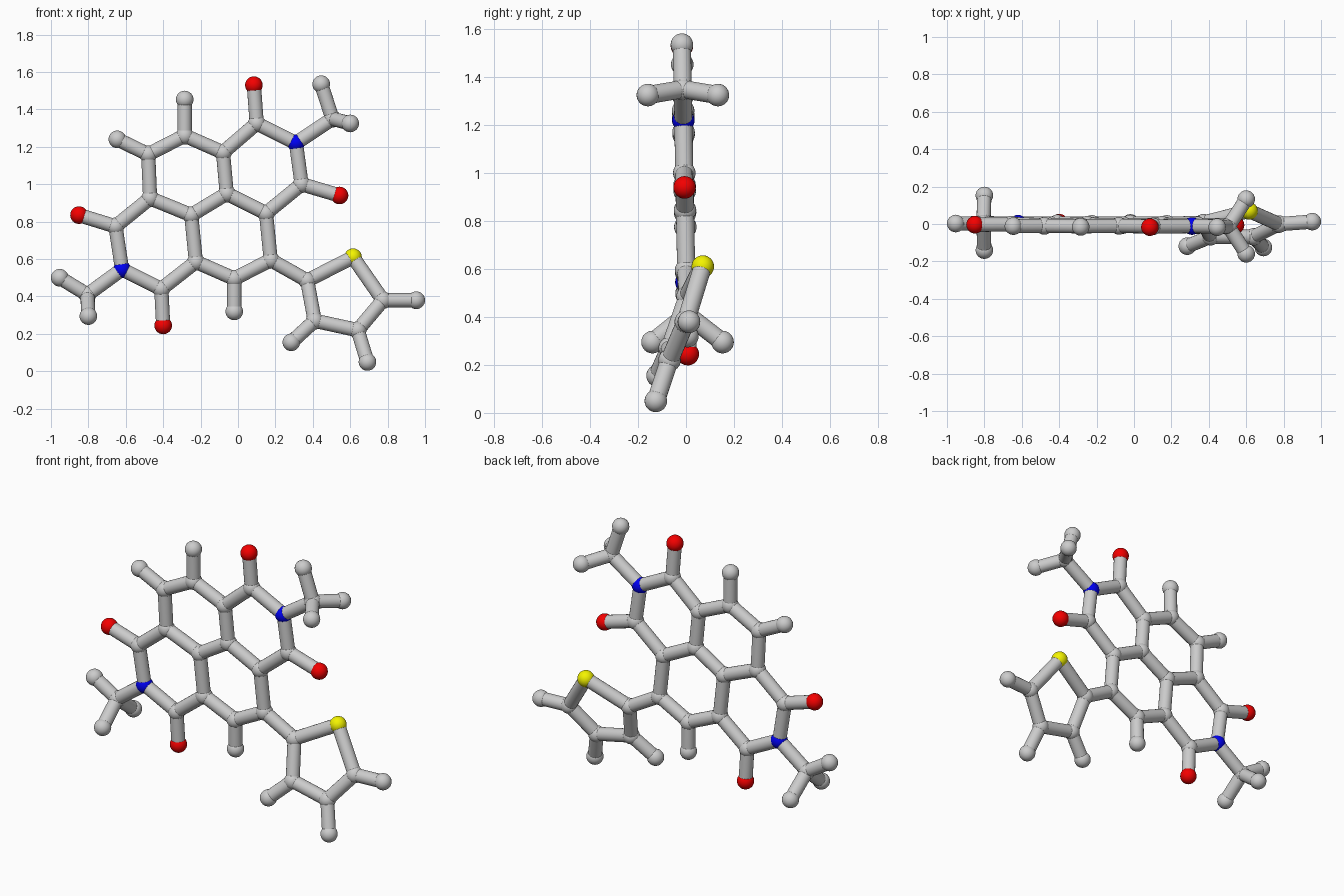
import bpy, bmesh
from mathutils import Vector, Matrix

if "Cube" in bpy.data.objects:
    bpy.data.objects.remove(bpy.data.objects["Cube"])

ATOM_R, BOND_R = 0.047, 0.038


def core(x, z, dy=0.0):
    # the fused rings lie in one nearly vertical plane
    return Vector((x, 0.012 - 0.019 * z + dy, z))


def side(x, z):
    # the five-sided side ring is twisted out of the core plane
    return Vector((x, 0.07 + 0.075 * (x - 0.615) + 0.36 * (z - 0.61), z))


A = {
    # six-sided carbon rings
    'c1': core(-0.285, 1.26), 'c2': core(-0.48, 1.16), 'c3': core(-0.47, 0.925),
    'c4': core(-0.25, 0.835), 'c5': core(-0.06, 0.95), 'c6': core(-0.08, 1.17),
    'c7': core(0.15, 0.845), 'c8': core(0.175, 0.595), 'c9': core(-0.02, 0.495),
    'c10': core(-0.225, 0.585),
    # upper and lower nitrogen rings
    'c11': core(0.10, 1.325), 'n1': core(0.31, 1.22), 'c12': core(0.34, 1.0),
    'c13': core(-0.655, 0.775), 'n2': core(-0.62, 0.545), 'c14': core(-0.41, 0.44),
    'o1': core(0.085, 1.53), 'o2': core(0.543, 0.94),
    'o3': core(-0.85, 0.835), 'o4': core(-0.40, 0.245),
    # end groups
    'c15': core(0.505, 1.35), 'h1': core(0.445, 1.535),
    'h2': core(0.60, 1.325, -0.146), 'h3': core(0.60, 1.325, 0.146),
    'c16': core(-0.805, 0.41), 'h4': core(-0.953, 0.50),
    'h5': core(-0.80, 0.295, -0.146), 'h6': core(-0.80, 0.295, 0.146),
    # ring hydrogens
    'h7': core(-0.285, 1.453), 'h8': core(-0.645, 1.24), 'h9': core(-0.02, 0.32),
    # side ring
    'c17': side(0.37, 0.485), 's1': side(0.615, 0.61), 'c18': side(0.775, 0.38),
    'c19': side(0.64, 0.22), 'c20': side(0.41, 0.27),
    'h10': side(0.953, 0.38), 'h11': side(0.692, 0.05), 'h12': side(0.285, 0.155),
}

# each chain is a run of bonded atoms
CHAINS = """c1 c2 c3 c4 c5 c6 c1
c5 c7 c8 c9 c10 c4
c6 c11 n1 c12 c7
c3 c13 n2 c14 c10
o1 c11
o2 c12
o3 c13
o4 c14
n1 c15 h1
h2 c15 h3
n2 c16 h4
h5 c16 h6
c1 h7
c2 h8
c9 h9
c8 c17 s1 c18 c19 c20 c17
c18 h10
c19 h11
c20 h12"""


def finish(bm, name, color=None):
    for f in bm.faces:
        f.smooth = len(f.verts) <= 4
    me = bpy.data.meshes.new(name)
    bm.to_mesh(me)
    bm.free()
    ob = bpy.data.objects.new(name, me)
    bpy.context.collection.objects.link(ob)
    if color:
        mat = bpy.data.materials.new(name + "_colour")
        mat.diffuse_color = color
        mat.use_nodes = True
        mat.node_tree.nodes["Principled BSDF"].inputs["Base Color"].default_value = mat.diffuse_color
        me.materials.append(mat)


# atom balls, one object per element
for key, name, color in (('c', 'carbon_atoms', None), ('h', 'hydrogen_atoms', None),
                         ('n', 'nitrogen_atoms', (0.0, 0.0, 0.9, 1)),
                         ('o', 'oxygen_atoms', (0.9, 0.0, 0.0, 1)),
                         ('s', 'sulfur_atom', (0.9, 0.9, 0.0, 1))):
    bm = bmesh.new()
    for label, p in A.items():
        if label[0] == key:
            bmesh.ops.create_uvsphere(bm, u_segments=24, v_segments=16, radius=ATOM_R,
                                      matrix=Matrix.Translation(p))
    finish(bm, name, color)

# bond rods
bm = bmesh.new()
for chain in CHAINS.splitlines():
    names = chain.split()
    for a, b in zip(names, names[1:]):
        d = A[b] - A[a]
        m = Matrix.Translation((A[a] + A[b]) / 2) @ d.to_track_quat('Z', 'Y').to_matrix().to_4x4()
        bmesh.ops.create_cone(bm, cap_ends=True, segments=20, radius1=BOND_R,
                              radius2=BOND_R, depth=d.length, matrix=m)
finish(bm, "bond_rods")
